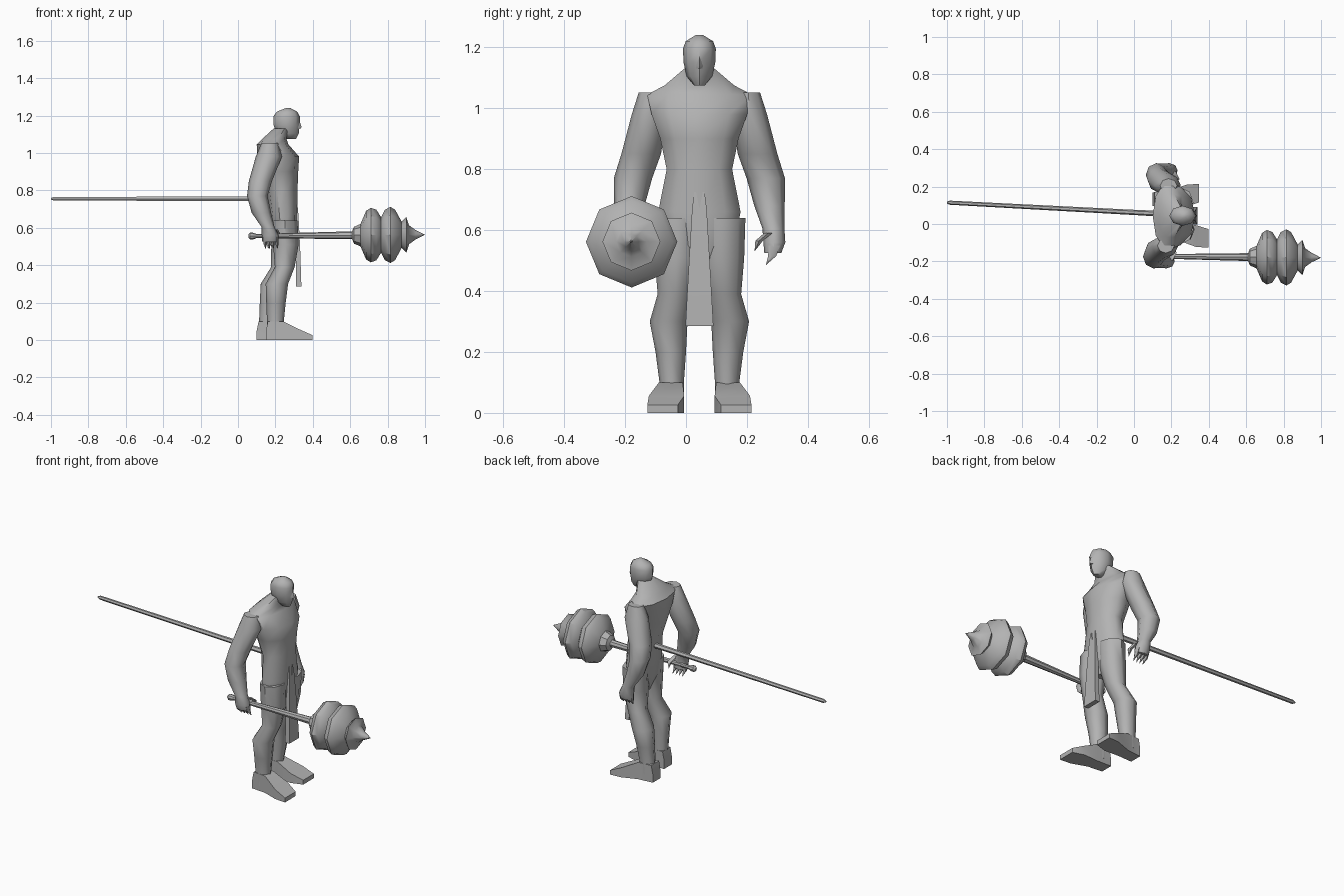
import bpy, bmesh, math
from mathutils import Vector

MID = 0.044  # body symmetry plane in y
grey = bpy.data.materials.new("stone_grey")
grey.diffuse_color = (0.45, 0.45, 0.45, 1)


def loft(name, rings, n=8, axis='Z', square=False, angle=50):
    """Skin rings (x, y, z, a, b). Z rings: a along x, b along y. X rings: a along y, b along z."""
    bm = bmesh.new()
    loops = []
    k, ph = (math.sqrt(2), math.pi / 4) if square else (1, 0)
    for x, y, z, a, b in rings:
        loop = []
        for i in range(n):
            t = 2 * math.pi * i / n + ph
            u, v = k * a * math.cos(t), k * b * math.sin(t)
            off = (u, v, 0) if axis == 'Z' else (0, u, v)
            loop.append(bm.verts.new(Vector((x, y, z)) + Vector(off)))
        loops.append(loop)
    for p, q in zip(loops, loops[1:]):
        for i in range(n):
            j = (i + 1) % n
            bm.faces.new((p[i], p[j], q[j], q[i]))
    bm.faces.new(loops[0])
    bm.faces.new(loops[-1])
    bmesh.ops.remove_doubles(bm, verts=bm.verts, dist=0.0003)
    bmesh.ops.recalc_face_normals(bm, faces=bm.faces)
    me = bpy.data.meshes.new(name)
    bm.to_mesh(me)
    bm.free()
    me.materials.append(grey)
    ob = bpy.data.objects.new(name, me)
    bpy.context.collection.objects.link(ob)
    bpy.ops.object.select_all(action='DESELECT')
    ob.select_set(True)
    bpy.context.view_layer.objects.active = ob
    bpy.ops.object.shade_smooth_by_angle(angle=math.radians(angle))
    return ob


# Torso from hips to neck
loft("torso", [(.255, MID, .47, .04, .05), (.25, MID, .55, .065, .12), (.245, MID, .66, .073, .142),
               (.235, MID, .80, .083, .113), (.222, MID, .90, .1, .135), (.215, MID, .98, .112, .165),
               (.185, MID, 1.045, .085, .18), (.195, MID, 1.075, .065, .12),
               (.235, MID, 1.13, .045, .052)], n=10)

# Head, jaw and nose
loft("head", [(.285, MID, 1.075, .025, .018), (.265, MID, 1.105, .06, .042), (.26, MID, 1.15, .07, .052),
              (.26, MID, 1.195, .071, .054), (.262, MID, 1.22, .055, .045), (.268, MID, 1.24, .012, .012)])
loft("nose", [(.318, MID, 1.13, .018, .013), (.322, MID, 1.14, .018, .012), (.318, MID, 1.18, .008, .007)], n=4)

for side, s, dx in (("left", 1, .015), ("right", -1, 0)):
    def Y(y):
        return MID + s * (y - MID)

    # Arm with bent elbow, ending in the palm
    arm = [(.17, .205, 1.052, .045, .038), (.165, .208, .98, .07, .058), (.12, .235, .85, .062, .065),
           (.103, .262, .77, .055, .063), (.125, .274, .68, .052, .05), (.16, .287, .605, .035, .036),
           (.172, .29, .56, .045, .036), (.172, .285, .525, .042, .028)]
    loft(side + "_arm", [(x + dx, Y(y), z, a, b) for x, y, z, a, b in arm])
    # Clawed fingers and thumb
    for i in range(4):
        x = .142 + .021 * i + dx
        loft(side + "_finger", [(x, Y(.29), .55, .011, .02), (x + .002, Y(.283), .515, .01, .014),
                                (x + .006, Y(.262), .485, 0, 0)], n=5)
    loft(side + "_thumb", [(.2 + dx, Y(.27), .59, .014, .014), (.215 + dx, Y(.24), .565, .013, .013),
                           (.21 + dx, Y(.225), .53, 0, 0)], n=5)

    # Leg; the left one stands further back
    back = -.05 if s > 0 else 0
    leg = [(.25, .115, .64, .068, .08), (.256, .117, .51, .068, .074), (.25, .125, .39, .053, .056),
           (.208, .145, .30, .06, .062), (.203, .138, .2, .052, .05), (.2, .135, .1, .045, .04),
           (.2, .135, .03, .045, .04)]
    loft(side + "_leg", [(x + back * (1 - z / .64), Y(y), z, a, b) for x, y, z, a, b in leg])
    # Wedge foot turned outwards
    foot = [(.15, .133, .025, .036, .025), (.16, .133, .05, .037, .05), (.24, .138, .05, .039, .05),
            (.33, .152, .028, .058, .028), (.398, .165, .013, .05, .013)]
    loft(side + "_foot", [(x + back, Y(y), z, a, b) for x, y, z, a, b in foot],
         n=4, axis='X', square=True, angle=35)

    # Half of the loincloth, with its own pointed tip
    loft(side + "_loincloth", [(.325, MID + s * .022, .285, .014, .024), (.32, MID + s * .016, .5, .012, .018),
                               (.313, MID + s * .012, .67, .01, .012), (.31, MID + s * .014, .725, .008, .003)],
         n=4, square=True, angle=35)

# Long thin tail shaft behind the back
loft("tail", [(-1, .115, .755, .005, .005), (-.985, .114, .755, .011, .011),
              (.0, .062, .755, .014, .014), (.2, .052, .755, .016, .016)], n=6, axis='X')

# Mace: pommel, handle, two ridged discs and a spike
mace = [(.055, .008), (.065, .018), (.08, .018), (.1, .011), (.35, .016), (.61, .021), (.62, .045),
        (.655, .06), (.685, .13), (.71, .146), (.74, .135), (.765, .095), (.785, .135),
        (.815, .15), (.84, .135), (.875, .07), (.9, .095), (.915, .05), (.95, .025), (1, 0)]
loft("mace", [(x, -.172 - .008 * x, .555 + .008 * x, r, r) for x, r in mace], axis='X', angle=40)
